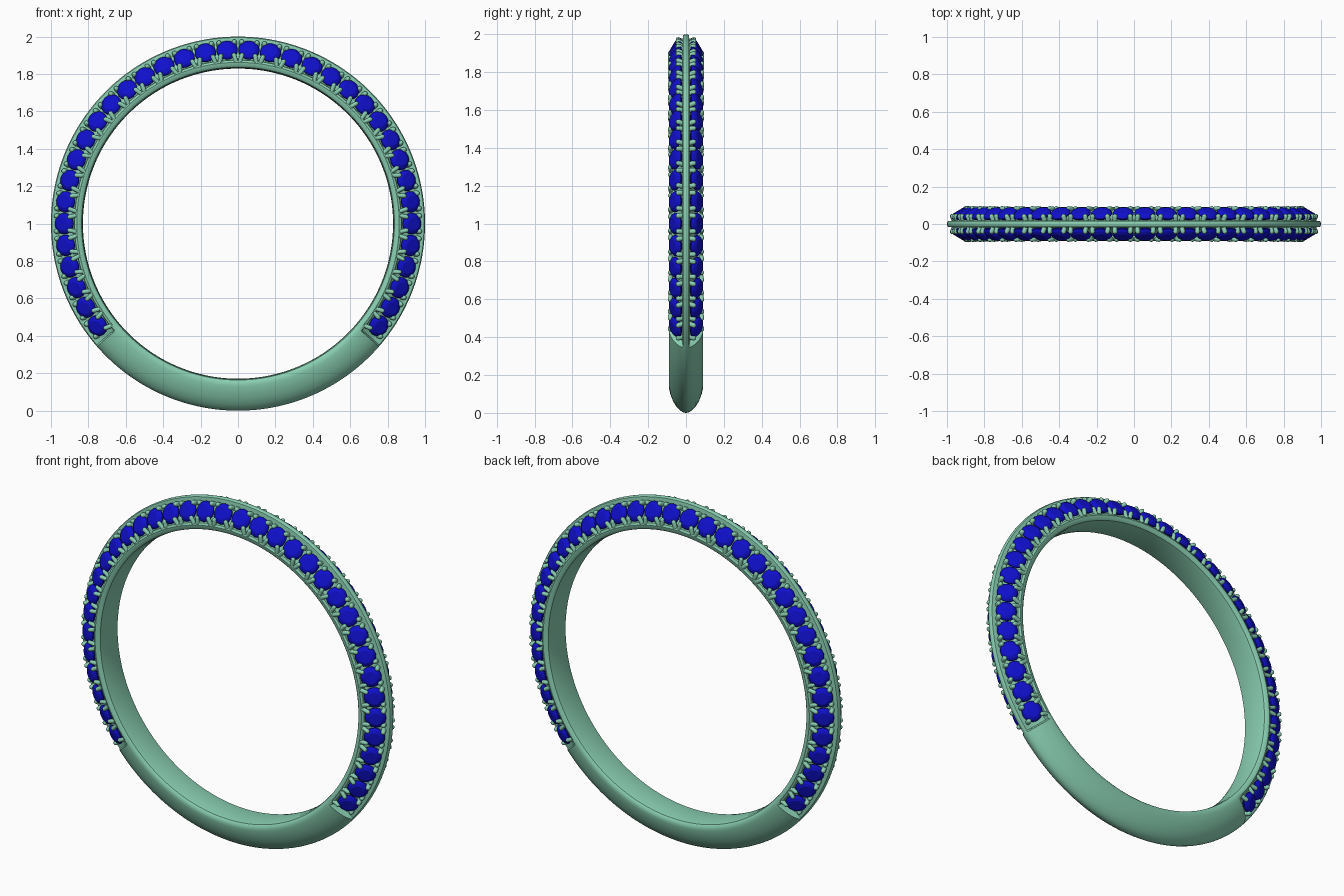
import bpy, bmesh, math
from mathutils import Vector, Matrix

if "Cube" in bpy.data.objects:
    bpy.data.objects.remove(bpy.data.objects["Cube"])

CENTRE = Vector((0, 0, 1))
STEP = 7.2          # degrees between stones
COUNT = 36          # stones on each side
END = 130.6         # angle from the top where the setting stops


def material(name, rgb):
    m = bpy.data.materials.new(name)
    m.diffuse_color = (*rgb, 1)
    m.use_nodes = True
    m.node_tree.nodes["Principled BSDF"].inputs["Base Color"].default_value = m.diffuse_color
    return m


METAL = material("green_metal", (0.25, 0.62, 0.44))
BLUE = material("blue_stone", (0.005, 0.005, 0.62))


def finish(name, bm, mat, smooth=None, mirror=False):
    bmesh.ops.recalc_face_normals(bm, faces=bm.faces)
    me = bpy.data.meshes.new(name)
    bm.to_mesh(me)
    bm.free()
    ob = bpy.data.objects.new(name, me)
    bpy.context.collection.objects.link(ob)
    me.materials.append(mat)
    if smooth:
        bpy.ops.object.select_all(action='DESELECT')
        ob.select_set(True)
        bpy.context.view_layer.objects.active = ob
        bpy.ops.object.shade_smooth_by_angle(angle=math.radians(smooth))
    if mirror:
        mod = ob.modifiers.new("other_side", 'MIRROR')
        mod.use_axis = (False, True, False)
    return ob


def ring_point(deg, y, r):
    a = math.radians(deg)
    return CENTRE + Vector((r * math.sin(a), y, r * math.cos(a)))


def loft(bm, rings, close=False):
    pairs = list(zip(rings, rings[1:])) + ([(rings[-1], rings[0])] if close else [])
    for a, b in pairs:
        n = len(a)
        for i in range(n):
            bm.faces.new((a[i], a[(i + 1) % n], b[(i + 1) % n], b[i]))


# Band: half profiles (y, radius), plain below and grooved for the stones
plain = [(0, 1.0), (.008, .999), (.018, .996), (.034, .985), (.052, .965), (.070, .935),
         (.083, .900), (.090, .870), (.0905, .858), (.088, .845), (.080, .836), (.055, .831), (0, .829)]
grooved = [(0, 1.0), (.008, .999), (.015, .995), (.017, .985), (.018, .955), (.040, .915),
           (.062, .876), (.084, .874), (.0905, .862), (.088, .845), (.080, .836), (.055, .831), (0, .829)]


def full(half):
    return half + [(-y, r) for y, r in half[-2:0:-1]]


angles = [(-END + 2 * END * i / 144, grooved) for i in range(145)]
rest = 360 - 2 * END - 1.0
angles += [(END + .5 + rest * i / 60, plain) for i in range(61)]
bm = bmesh.new()
loft(bm, [[bm.verts.new(ring_point(a, y, r)) for y, r in full(p)] for a, p in angles], True)
finish("band", bm, METAL, 35)


# Local frame on the front bevel: x along the ring, y up the bevel, z outwards
def frame(k):
    deg = (k - (COUNT - 1) / 2) * STEP
    a = math.radians(deg)
    radial = Vector((math.sin(a), 0, math.cos(a)))
    tang = Vector((math.cos(a), 0, -math.sin(a)))
    side = Vector((0, -1, 0))
    up = (radial * .86 - side * .51).normalized()
    out = (radial * .51 + side * .86).normalized()
    m = Matrix((tang, up, out)).transposed().to_4x4()
    m.translation = ring_point(deg, -.054, .929)
    return m


def add_stone(bm, m):
    # Table, crown, girdle and pavilion of a round cut
    rings = []
    for rad, h, turn in ((.034, .021, 0), (.049, .013, .5), (.057, .003, 0), (.057, -.002, 0), (.006, -.042, 0)):
        rings.append([bm.verts.new(m @ Vector((rad * math.cos(t), rad * math.sin(t), h)))
                      for t in ((i + turn) * math.tau / 16 for i in range(16))])
    loft(bm, rings)
    bm.faces.new(rings[0])
    bm.faces.new(rings[-1][::-1])


def add_prong(bm, m, base, tip, rad):
    # Round-ended post from base to tip
    base, tip = Vector(base), Vector(tip)
    axis = tip - base
    q = axis.to_track_quat('Z', 'Y').to_matrix().to_4x4()
    q.translation = base
    n, length = 10, axis.length
    rings = []
    for r, h in ((1, 0), (1, length), (.87, length + rad * .5), (.5, length + rad * .87), (.1, length + rad)):
        rings.append([bm.verts.new(m @ q @ Vector((rad * r * math.cos(i * math.tau / n),
                                                  rad * r * math.sin(i * math.tau / n), h)))
                      for i in range(n)])
    loft(bm, rings)
    bm.faces.new(rings[-1])
    bm.faces.new(rings[0][::-1])


stones, prongs = bmesh.new(), bmesh.new()
for k in range(COUNT):
    m = frame(k)
    add_stone(stones, m)
    for s in (-1, 1):
        # Bead beside the centre rib
        add_prong(prongs, m, (s * .044, .047, -.03), (s * .041, .043, .010), .0135)
        # Long claw rising from the inner rim
        add_prong(prongs, m, (s * .043, -.066, -.008), (s * .036, -.040, .011), .012)
finish("stones", stones, BLUE, mirror=True)
finish("prongs", prongs, METAL, 50, mirror=True)
